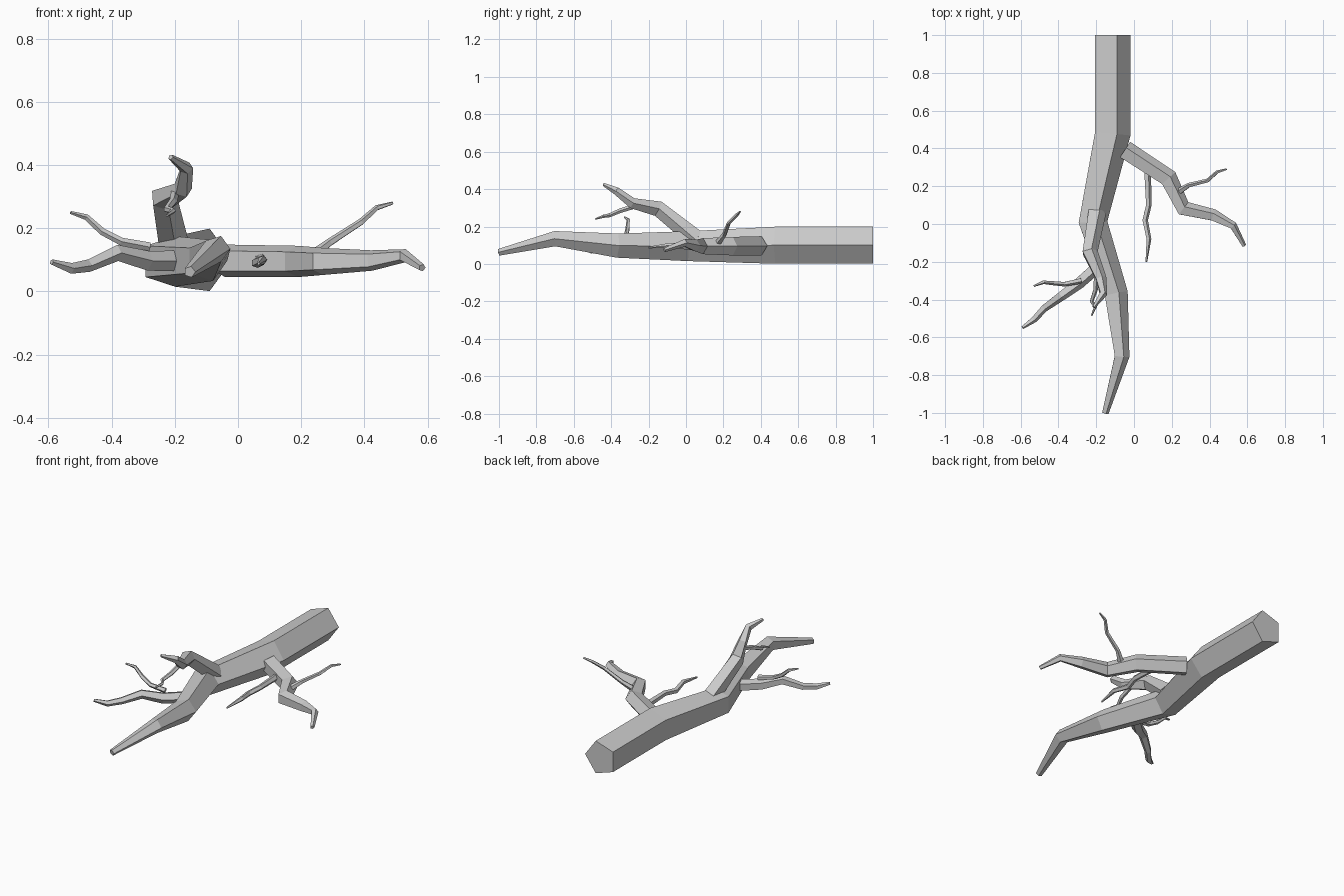
import bpy, bmesh, math
from mathutils import Vector

SIDES = 5


def limb(name, pts):
    """Faceted tapering tube through (x, y, z, radius) points, capped at both ends."""
    pos = [Vector(p[:3]) for p in pts]
    n = len(pos)
    bm = bmesh.new()
    rings = []
    for i, p in enumerate(pos):
        t = Vector()
        if i > 0:
            t += (p - pos[i - 1]).normalized()
        if i < n - 1:
            t += (pos[i + 1] - p).normalized()
        t.normalize()
        side = Vector((0, 0, 1)).cross(t).normalized()
        up = t.cross(side)
        ring = []
        for k in range(SIDES):
            a = 2 * math.pi * k / SIDES
            ring.append(bm.verts.new(p + pts[i][3] * (math.cos(a) * side + math.sin(a) * up)))
        rings.append(ring)
    for a, b in zip(rings, rings[1:]):
        for k in range(SIDES):
            j = (k + 1) % SIDES
            bm.faces.new((a[k], a[j], b[j], b[k]))
    bm.faces.new(rings[0])
    bm.faces.new(rings[-1])
    bmesh.ops.recalc_face_normals(bm, faces=bm.faces)
    me = bpy.data.meshes.new(name)
    bm.to_mesh(me)
    bm.free()
    bpy.context.collection.objects.link(bpy.data.objects.new(name, me))


# Main bough
limb("main_bough", [(-.122, 1, .1, .104), (-.122, .48, .1, .104), (-.225, .01, .095, .084),
                    (-.10, -.37, .098, .068), (-.067, -.70, .135, .043), (-.153, -1, .062, .019)])

# Right branch and its twigs
limb("right_branch", [(-.05, .39, .097, .054), (.18, .24, .095, .052), (.26, .08, .095, .045),
                      (.42, .045, .098, .034), (.525, -.01, .113, .022), (.583, -.115, .075, .012)])
limb("right_back_twig", [(.22, .16, .10, .020), (.29, .205, .155, .013), (.39, .23, .22, .011),
                         (.44, .275, .265, .009), (.49, .29, .28, .005)])
limb("right_front_twig", [(.07, .29, .10, .020), (.077, .10, .10, .016), (.058, .02, .09, .016),
                          (.078, -.08, .10, .014), (.065, -.20, .088, .005)])

# Left branch and its twig
limb("left_branch", [(-.20, -.23, .097, .034), (-.29, -.31, .097, .033), (-.385, -.38, .122, .027),
                     (-.475, -.445, .082, .021), (-.53, -.505, .073, .018), (-.59, -.548, .093, .009)])
limb("left_twig", [(-.28, -.30, .14, .016), (-.37, -.318, .158, .013), (-.43, -.312, .19, .012),
                   (-.48, -.308, .235, .010), (-.53, -.328, .25, .005)])

# Upright branch and its twig
limb("upper_branch", [(-.20, .06, .13, .052), (-.235, -.15, .295, .044), (-.175, -.29, .325, .030),
                      (-.163, -.37, .39, .022), (-.213, -.44, .425, .009)])
limb("upper_twig", [(-.20, -.27, .31, .014), (-.205, -.35, .285, .013), (-.225, -.41, .26, .011),
                    (-.205, -.44, .255, .009), (-.225, -.485, .24, .004)])
